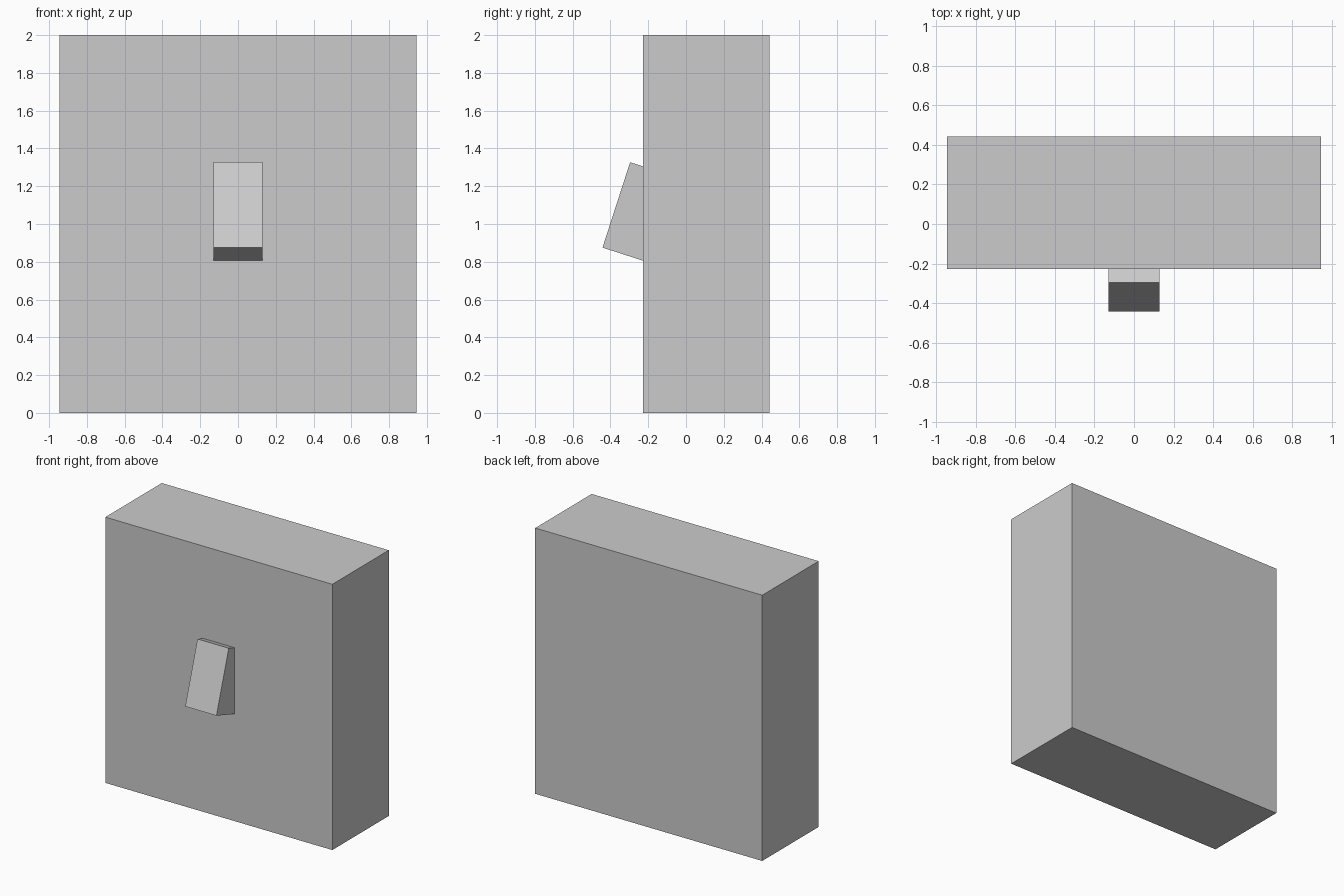
import bpy
from math import radians, sin, cos

if "Cube" in bpy.data.objects:
    bpy.data.objects.remove(bpy.data.objects["Cube"])


def box(name, centre, size, tilt=0.0):
    bpy.ops.mesh.primitive_cube_add(size=1, location=centre, rotation=(tilt, 0, 0))
    ob = bpy.context.object
    ob.name = name
    ob.scale = size
    bpy.ops.object.transform_apply(location=False, rotation=False, scale=True)
    return ob


# Thick wall plate
box("switch_plate", (0, 0.1075, 1.0), (1.89, 0.671, 2.0))

# Toggle lever: tilted block sunk into the plate, lower end sticking out
tilt = radians(-17.9)
depth = 0.4
front_y, front_z = -0.369, 1.101  # middle of the lever's front face
centre = (0, front_y + cos(tilt) * depth / 2, front_z + sin(tilt) * depth / 2)
box("toggle_lever", centre, (0.26, depth, 0.475), tilt)
